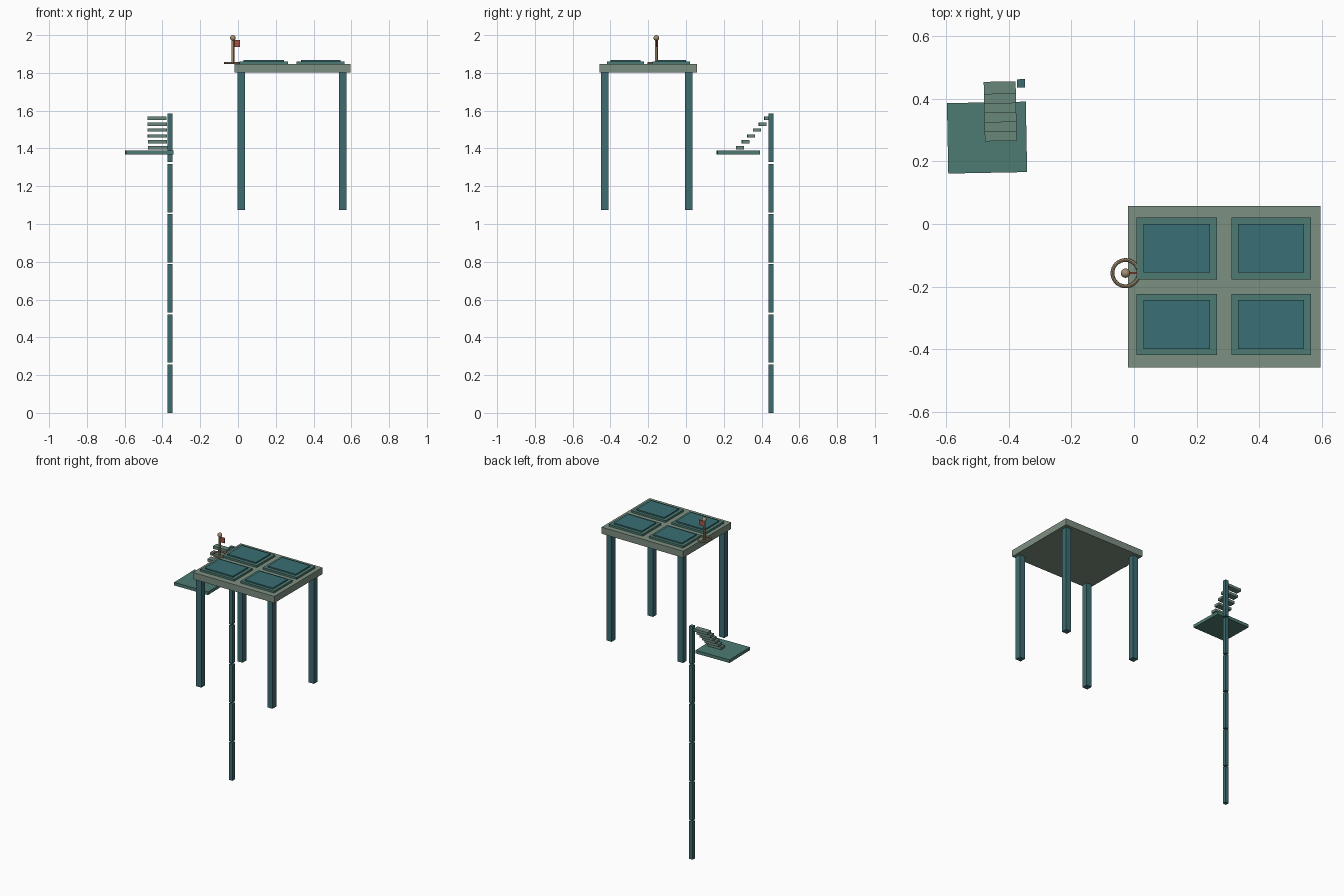
import bpy
from math import radians

if "Cube" in bpy.data.objects:
    bpy.data.objects.remove(bpy.data.objects["Cube"])


def material(name, r, g, b):
    m = bpy.data.materials.new(name)
    m.diffuse_color = (*[(c / 255) ** 2.2 for c in (r, g, b)], 1)
    m.use_nodes = True
    m.node_tree.nodes["Principled BSDF"].inputs["Base Color"].default_value = m.diffuse_color
    return m


STONE = material("pale_stone", 124, 142, 128)
STEP = material("step_stone", 104, 134, 122)
GREEN = material("green_slate", 78, 122, 114)
TEAL = material("teal_slate", 60, 110, 116)
POST = material("dark_teal", 64, 108, 112)
TAN = material("tan", 164, 142, 112)
RED = material("red", 170, 82, 66)
TILT = radians(1.1)


def finish(name, mat):
    o = bpy.context.object
    o.name = name
    o.data.materials.append(mat)
    return o


def box(name, center, size, mat, rot=0):
    bpy.ops.mesh.primitive_cube_add(size=1, location=center, rotation=(0, 0, rot))
    o = bpy.context.object
    o.scale = size
    return finish(name, mat)


def span(name, x, y, z, mat):
    lo_hi = (x, y, z)
    return box(name, [(a + b) / 2 for a, b in lo_hi], [b - a for a, b in lo_hi], mat)


# raised deck on four legs
span("deck", (-0.019, 0.595), (-0.459, 0.057), (1.803, 1.848), STONE)
for x in (0.018, 0.555):
    for y in (-0.429, 0.015):
        box("deck_leg", (x, y, 1.4405), (0.04, 0.04, 0.731), POST)

# four stepped floor panels
for x0, x1 in ((0.008, 0.265), (0.311, 0.565)):
    for y0, y1, i0, i1 in ((-0.177, 0.021, -0.155, 0.0), (-0.419, -0.223, -0.4, -0.242)):
        span("panel_base", (x0, x1), (y0, y1), (1.846, 1.861), GREEN)
        span("panel_inset", (x0 + 0.022, x1 - 0.022), (i0, i1), (1.859, 1.869), TEAL)

# small flag marker: ring, pole, ball, flag
fx, fy = -0.027, -0.157
bpy.ops.mesh.primitive_torus_add(location=(fx, fy, 1.852), major_radius=0.042, minor_radius=0.006,
                                 major_segments=32, minor_segments=8)
finish("marker_ring", TAN)
bpy.ops.object.shade_smooth_by_angle()
bpy.ops.mesh.primitive_cylinder_add(vertices=12, radius=0.008, depth=0.13, location=(fx, fy, 1.913))
finish("marker_pole", TAN)
bpy.ops.object.shade_smooth_by_angle()
bpy.ops.mesh.primitive_uv_sphere_add(segments=16, ring_count=8, radius=0.015, location=(fx, fy, 1.985))
finish("marker_ball", TAN)
bpy.ops.object.shade_smooth_by_angle()
span("marker_flag", (fx + 0.006, 0.01), (fy - 0.003, fy + 0.003), (1.938, 1.973), RED)

# tall column of six separate blocks
for i in range(6):
    box("column_block", (-0.361, 0.4495, 0.1283 + i * 0.2655), (0.026, 0.026, 0.2565), POST, TILT)

# landing and floating stairs, turned slightly
box("landing", (-0.4695, 0.276, 1.379), (0.252, 0.225, 0.021), GREEN, TILT)
for i in range(6):
    box("stair_tread", (-0.4258 - i * 0.0006, 0.285 + i * 0.03, 1.403 + i * 0.0315),
        (0.102, 0.04, 0.018), STEP, TILT)
